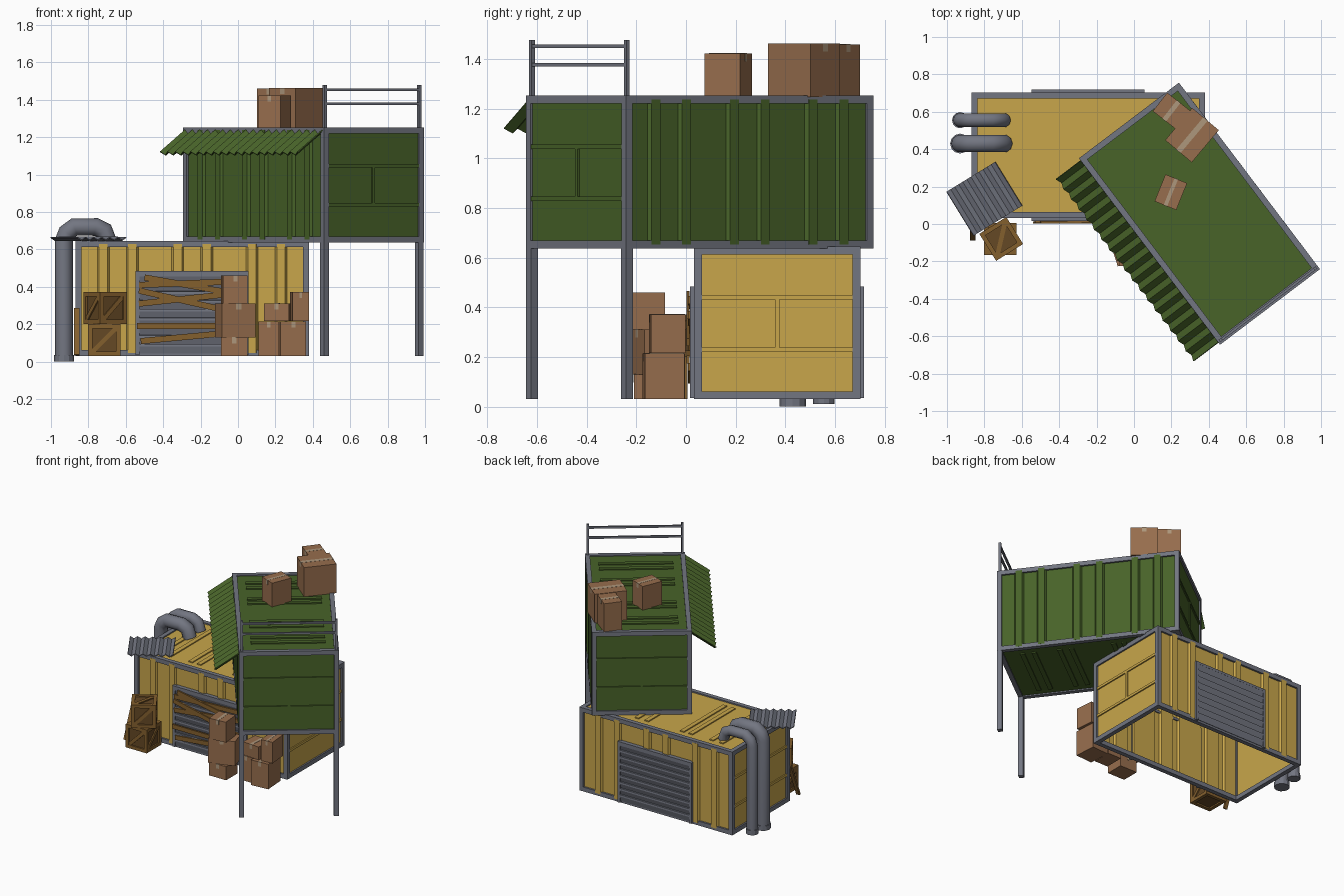
import bpy, bmesh
from math import radians, atan2, hypot
from mathutils import Matrix, Vector

if "Cube" in bpy.data.objects:
    bpy.data.objects.remove(bpy.data.objects["Cube"])

def material(name, rgb):
    m = bpy.data.materials.new(name)
    m.diffuse_color = (*rgb, 1)
    m.use_nodes = True
    m.node_tree.nodes["Principled BSDF"].inputs["Base Color"].default_value = m.diffuse_color
    return m

YELLOW = material("yellow_paint", (0.58, 0.38, 0.07))
GREEN = material("green_paint", (0.065, 0.125, 0.022))
STEEL = material("grey_steel", (0.17, 0.18, 0.22))
CARD = material("cardboard", (0.31, 0.155, 0.075))
TAPE = material("tape", (0.42, 0.31, 0.2))
WOOD = material("wood", (0.23, 0.115, 0.027))
DARKWOOD = material("dark_wood", (0.13, 0.065, 0.018))

T = lambda x, y, z: Matrix.Translation((x, y, z))
R = lambda deg, axis: Matrix.Rotation(radians(deg), 4, axis)

def finish(name, bm, mat, M):
    bmesh.ops.recalc_face_normals(bm, faces=bm.faces)
    me = bpy.data.meshes.new(name)
    bm.to_mesh(me)
    bm.free()
    me.materials.append(mat)
    ob = bpy.data.objects.new(name, me)
    ob.matrix_world = M
    bpy.context.collection.objects.link(ob)
    return ob

def boxes(name, mat, items, M=Matrix()):
    """One mesh from (centre, size[, rotation matrix]) boxes."""
    bm = bmesh.new()
    for it in items:
        rot = it[2] if len(it) > 2 else Matrix()
        bmesh.ops.create_cube(bm, size=1, matrix=T(*it[0]) @ rot @ Matrix.Diagonal((*it[1], 1)))
    return finish(name, bm, mat, M)

def sheet(name, mat, profile, length, M, thick=0.01):
    """Profile (x, outward depth towards -y) extruded along z, given thickness."""
    bm = bmesh.new()
    rows = [[bm.verts.new((x, -d, z)) for x, d in profile] for z in (0, length)]
    for i in range(len(profile) - 1):
        bm.faces.new((rows[0][i], rows[0][i + 1], rows[1][i + 1], rows[1][i]))
    ob = finish(name, bm, mat, M)
    s = ob.modifiers.new("thickness", "SOLIDIFY")
    s.thickness, s.offset = thick, 0
    return ob

def zigzag(width, waves, depth):
    n = waves * 2
    return [(-width / 2 + width * i / n, depth * (i % 2)) for i in range(n + 1)]

# --- Containers ---
L, W, H, F = 1.25, 0.67, 0.615, 0.032
WALL_RIBS = (-0.475, -0.32, -0.078, 0.078, 0.32, 0.475)
ROOF_RIBS = (-0.475, -0.395, -0.225, -0.155, 0.135, 0.215, 0.39, 0.47)

def container(name, mat, M, floor):
    x, y = L / 2 - F / 2, W / 2 - F / 2
    # edge frame
    bars = [((0, sy * y, z), (L, F, F)) for sy in (-1, 1) for z in (F / 2, H - F / 2)]
    bars += [((sx * x, 0, z), (F, W, F)) for sx in (-1, 1) for z in (F / 2, H - F / 2)]
    bars += [((sx * x, sy * y, H / 2), (F, F, H)) for sx in (-1, 1) for sy in (-1, 1)]
    boxes(name + "_frame", STEEL, bars, M)
    # corrugated long walls
    prof = [(-L / 2 + 0.02, 0)]
    for c in WALL_RIBS:
        prof += [(c - 0.03, 0), (c - 0.02, 0.014), (c + 0.02, 0.014), (c + 0.03, 0)]
    prof.append((L / 2 - 0.02, 0))
    for a, side in ((0, "front"), (180, "back")):
        sheet(f"{name}_{side}_wall", mat, prof, H - 0.03, M @ R(a, 'Z') @ T(0, -W / 2 + 0.018, 0.015))
    # panelled end walls
    ends = []
    for s in (-1, 1):
        ends.append((((L / 2 - 0.016) * s, 0, H / 2), (0.01, W - 0.03, H - 0.03)))
        ends += [(((L / 2 - 0.009) * s, 0, z), (0.014, W - 0.05, 0.018)) for z in (0.2, 0.41)]
        ends.append((((L / 2 - 0.009) * s, 0, 0.305), (0.014, 0.018, 0.2)))
    boxes(name + "_end_walls", mat, ends, M)
    # ribbed roof (and floor when raised)
    for part, z, out in [("roof", H - 0.014, 1)] + ([("floor", 0.014, -1)] if floor else []):
        slab = [((0, 0, z), (L - 0.03, W - 0.03, 0.01))]
        slab += [((c, 0, z + out * 0.007), (0.032, 0.5, 0.012)) for c in ROOF_RIBS]
        boxes(f"{name}_{part}", mat, slab, M)

LOW = T(-0.245, 0.367, 0.03)
UP = T(0.35, 0.055, 0.638) @ R(-52.9, 'Z')
container("lower_container", YELLOW, LOW, False)
container("upper_container", GREEN, UP, True)

# --- Roller shutters on both long sides of the lower container ---
slats = []
for i in range(9):
    z = -0.015 - 0.047 * i
    slats += [(z, 0), (z - 0.036, 0.01), (z - 0.045, 0.01)]
for a, side in ((0, "front"), (180, "back")):
    S = LOW @ R(a, 'Z') @ T(0, -W / 2, 0)
    sheet(side + "_shutter", STEEL, slats, 0.58, S @ T(-0.29, 0.0, 0) @ R(90, 'Y'))
    boxes(side + "_shutter_frame", STEEL,
          [((s * 0.292, 0, 0.23), (0.02, 0.032, 0.45)) for s in (-1, 1)] +
          [((0, 0, 0.445), (0.604, 0.032, 0.018))], S)

# --- Planks nailed over the front shutter ---
planks = []
for i, (x1, z1, x2, z2) in enumerate([(-.53, .41, .02, .43), (-.53, .38, .0, .26), (-.53, .31, .03, .37),
                                      (-.54, .19, .0, .19), (-.52, .11, .02, .16), (-.5, .45, -.05, .37)]):
    d = atan2(z2 - z1, x2 - x1)
    planks.append((((x1 + x2) / 2, 0.014 - 0.006 * (i % 2), (z1 + z2) / 2),
                   (hypot(x2 - x1, z2 - z1), 0.012, 0.032), Matrix.Rotation(-d, 4, 'Y')))
boxes("shutter_planks", WOOD, planks)

# --- Plank leaning on the front left corner ---
boxes("leaning_plank", WOOD, [((-0.862, -0.03, 0.16), (0.028, 0.014, 0.27), R(-22, 'X'))])

# --- Support legs and roof railing on the upper container ---
ex, ey = L / 2 - 0.018, W / 2 - 0.018
boxes("support_legs", STEEL, [((ex, s * ey, -0.304), (0.034, 0.034, 0.608)) for s in (-1, 1)], UP)
boxes("roof_railing", STEEL,
      [((ex, s * ey, H + 0.11), (0.016, 0.016, 0.23)) for s in (-1, 1)] +
      [((ex, 0, z), (0.014, W - 0.036, 0.014)) for z in (H + 0.125, H + 0.2)], UP)

# --- Corrugated awning and loose roof sheet ---
sheet("awning", GREEN, zigzag(1.22, 18, 0.022), 0.208,
      UP @ T(0, -W / 2 + 0.005, H - 0.012) @ R(125, 'X'), 0.006)
sheet("loose_roof_sheet", STEEL, zigzag(0.305, 6, 0.016), 0.276,
      T(-0.80, 0.135, 0.665) @ R(31.6, 'Z') @ R(90, 'X') @ T(0, 0, -0.138), 0.006)

# --- Vent pipes climbing the left end and entering the roof ---
def pipe(name, y, r, z0):
    cu = bpy.data.curves.new(name, 'CURVE')
    cu.dimensions = '3D'
    cu.bevel_depth, cu.bevel_resolution, cu.use_fill_caps = r, 3, True
    path = [(-.93, z0), (-.93, .65), (-.915, .69), (-.875, .72), (-.76, .72), (-.715, .7), (-.695, .64)]
    sp = cu.splines.new('POLY')
    sp.points.add(len(path) - 1)
    for p, (x, z) in zip(sp.points, path):
        p.co = (x, y, z, 1)
    cu.materials.append(STEEL)
    bpy.context.collection.objects.link(bpy.data.objects.new(name, cu))
    bm = bmesh.new()
    bmesh.ops.create_cone(bm, cap_ends=True, segments=12, radius1=r + 0.005, radius2=r + 0.005,
                          depth=0.035, matrix=T(-0.93, y, z0 + 0.0175))
    finish(name + "_collar", bm, STEEL, Matrix())

pipe("large_pipe", 0.43, 0.048, 0.0)
pipe("small_pipe", 0.555, 0.038, 0.01)

# --- Cardboard boxes: centre x, y, base z, size, turn ---
CARTONS = [
    (0.31, 0.475, 1.248, 0.185, 0.225, 0.215, -40), (0.2, 0.605, 1.248, 0.155, 0.125, 0.212, -38),
    (0.197, 0.17, 1.248, 0.125, 0.155, 0.175, -22),
    (-0.02, -0.145, 0.03, 0.14, 0.13, 0.1, 0), (-0.015, -0.14, 0.13, 0.19, 0.12, 0.18, 18),
    (-0.02, -0.155, 0.31, 0.13, 0.13, 0.15, 5),
    (0.165, -0.075, 0.03, 0.11, 0.14, 0.185, 0), (0.29, -0.09, 0.03, 0.135, 0.16, 0.185, 4),
    (0.21, -0.08, 0.217, 0.135, 0.13, 0.095, -4), (0.33, -0.075, 0.217, 0.09, 0.14, 0.155, 5)]
for i, (x, y, z, sx, sy, sz, a) in enumerate(CARTONS, 1):
    M = T(x, y, z) @ R(a, 'Z')
    boxes(f"cardboard_box_{i}", CARD, [((0, 0, sz / 2), (sx, sy, sz))], M)
    boxes(f"box_tape_{i}", TAPE, [((0, 0, sz), (sx * 0.16, sy + 0.002, 0.002))] +
          [((0, s * sy / 2, sz - 0.016), (sx * 0.16, 0.002, 0.032)) for s in (-1, 1)], M)

# --- Wooden crates with edge boards and diagonal braces ---
def crate(name, M, s):
    h, b = s / 2, 0.024
    e = h - b / 2
    boxes(name + "_panels", DARKWOOD, [((0, 0, h), (s - 0.02, s - 0.02, s - 0.02))], M)
    bars = []
    for p in (-1, 1):
        for q in (-1, 1):
            bars += [((0, p * e, h + q * e), (s, b, b)), ((p * e, 0, h + q * e), (b, s, b)),
                     ((p * e, q * e, h), (b, b, s))]
    diag = (s - b) * 1.36
    for k in range(4):
        bars.append((R(90 * k, 'Z') @ Vector((0, -h + 0.008, h)), (diag, 0.012, b),
                     R(90 * k, 'Z') @ R(-45, 'Y')))
    bars.append(((0, 0, s - 0.008), (diag, b, 0.012), R(45, 'Z')))
    boxes(name + "_boards", WOOD, bars, M)

crate("lower_crate", T(-0.715, -0.08, 0.03) @ R(0, 'Z'), 0.172)
crate("upper_crate", T(-0.71, -0.08, 0.202) @ R(32, 'Z'), 0.17)
